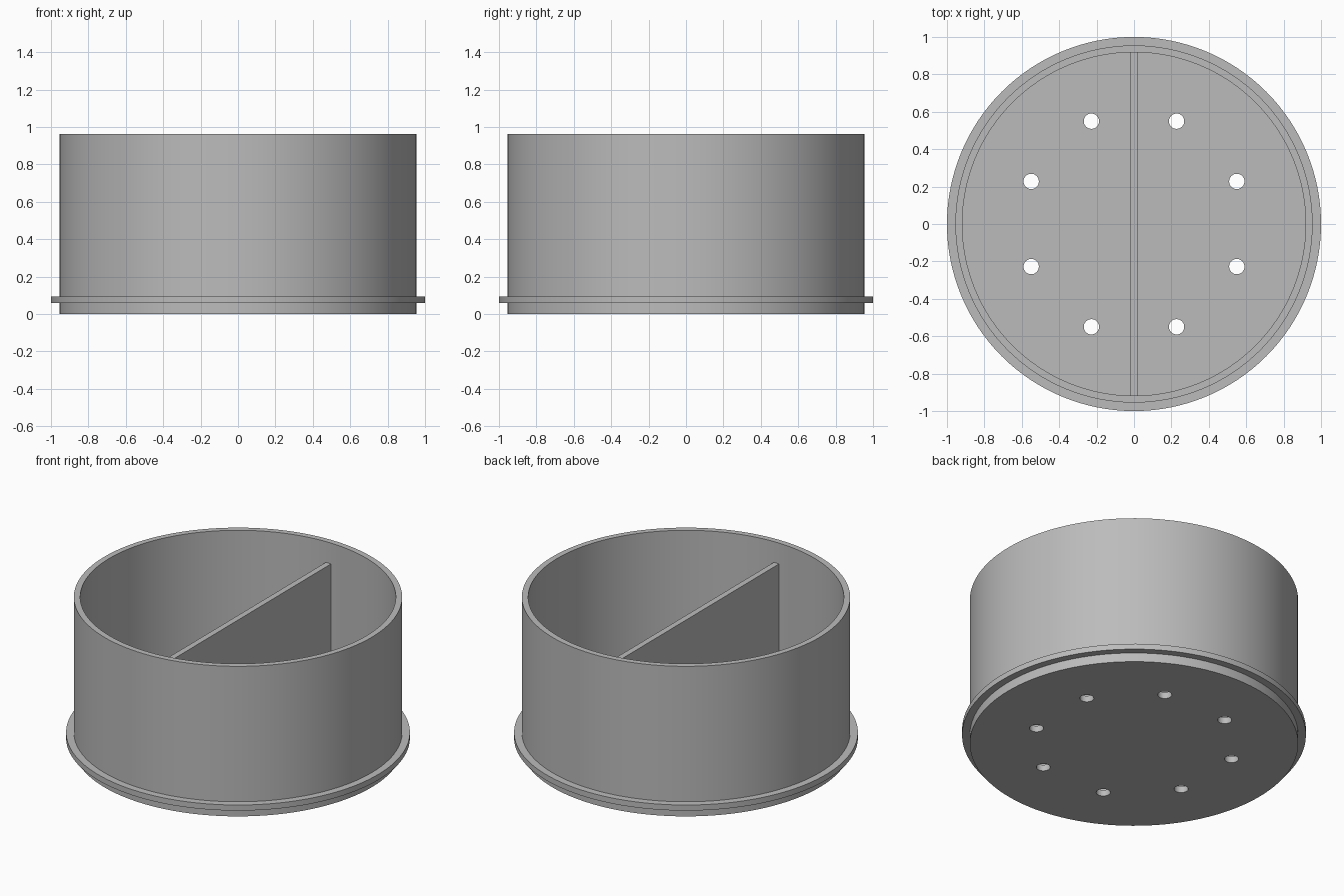
import bpy
import bmesh
import math
from mathutils import Matrix

SEGMENTS = 128
WALL_R, INNER_R, FLANGE_R = 0.955, 0.918, 1.0
HEIGHT, FLOOR = 0.963, 0.04
FLANGE_LOW, FLANGE_HIGH = 0.058, 0.094

cube = bpy.data.objects.get("Cube")
if cube:
    bpy.data.objects.remove(cube)

grey = bpy.data.materials.new("plain grey")
grey.use_nodes = True
colour = (0.5, 0.5, 0.5, 1)
grey.diffuse_color = colour
grey.node_tree.nodes["Principled BSDF"].inputs["Base Color"].default_value = colour


def add_object(name, bm):
    bmesh.ops.recalc_face_normals(bm, faces=bm.faces[:])
    mesh = bpy.data.meshes.new(name)
    bm.to_mesh(mesh)
    bm.free()
    mesh.materials.append(grey)
    obj = bpy.data.objects.new(name, mesh)
    bpy.context.collection.objects.link(obj)
    return obj


def smooth(obj):
    bpy.ops.object.select_all(action="DESELECT")
    obj.select_set(True)
    bpy.context.view_layer.objects.active = obj
    bpy.ops.object.shade_smooth_by_angle(angle=math.radians(30))


# Round tub: floor, outer wall with flange, rim and inner wall in one profile
profile = [(0, 0), (WALL_R, 0), (WALL_R, FLANGE_LOW), (FLANGE_R, FLANGE_LOW),
           (FLANGE_R, FLANGE_HIGH), (WALL_R, FLANGE_HIGH), (WALL_R, HEIGHT),
           (INNER_R, HEIGHT), (INNER_R, FLOOR), (0, FLOOR)]
bm = bmesh.new()
points = [bm.verts.new((r, 0, z)) for r, z in profile]
edges = [bm.edges.new(pair) for pair in zip(points, points[1:])]
bmesh.ops.spin(bm, geom=points + edges, cent=(0, 0, 0), axis=(0, 0, 1),
               angle=math.tau, steps=SEGMENTS, use_duplicate=False)
bmesh.ops.remove_doubles(bm, verts=bm.verts[:], dist=0.0001)
tub = add_object("tub", bm)

# Ring of eight drain holes through the floor
bm = bmesh.new()
for i in range(8):
    turn = Matrix.Rotation(math.tau * (i + 0.5) / 8, 4, "Z")
    bmesh.ops.create_cone(bm, cap_ends=True, segments=32, radius1=0.041,
                          radius2=0.041, depth=0.3,
                          matrix=turn @ Matrix.Translation((0.595, 0, 0)))
cutter = add_object("drain_hole_cutter", bm)
cutter.hide_render = True
cutter.hide_set(True)

cut = tub.modifiers.new("drain holes", "BOOLEAN")
cut.operation = "DIFFERENCE"
cut.solver = "EXACT"
cut.object = cutter
bpy.context.view_layer.objects.active = tub
tub.select_set(True)
bpy.ops.object.modifier_apply(modifier=cut.name)
bpy.data.objects.remove(cutter)
smooth(tub)

# Upright divider, lower than the rim, its ends buried in the wall
DIVIDER_TOP = 0.83
bm = bmesh.new()
middle = (DIVIDER_TOP + FLOOR / 2) / 2
bmesh.ops.create_cube(bm, size=1, matrix=Matrix.Translation((0, 0, middle))
                      @ Matrix.Diagonal((0.037, 2 * INNER_R + 0.02,
                                         DIVIDER_TOP - FLOOR / 2, 1)))
add_object("divider", bm)
